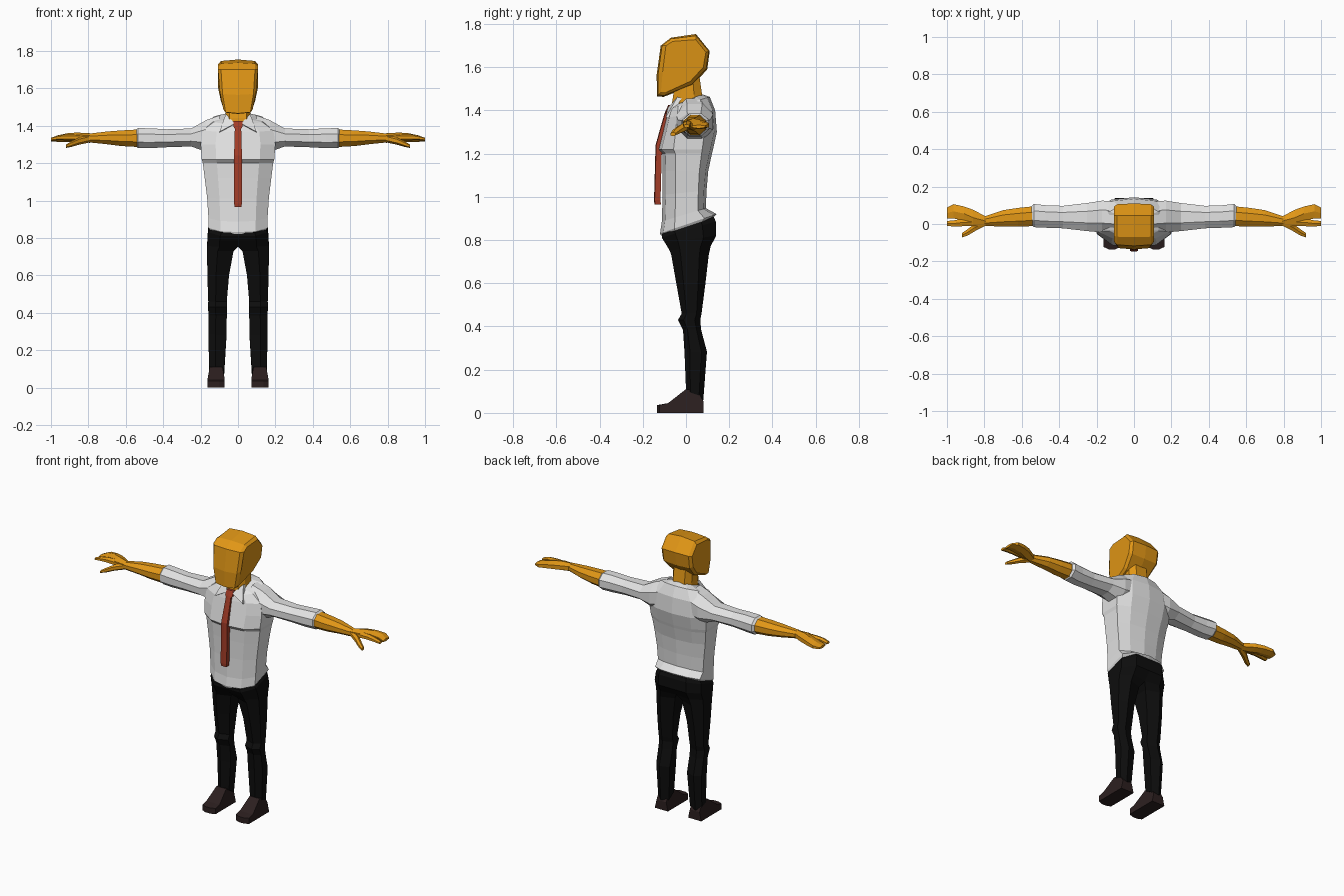
import bpy, bmesh, math


def material(name, rgb):
    m = bpy.data.materials.new(name)
    m.diffuse_color = (*rgb, 1)
    return m


SKIN = material("orange skin", (0.76, 0.31, 0.008))
SHIRT = material("white cloth", (0.76, 0.76, 0.76))
PANTS = material("black cloth", (0.004, 0.004, 0.004))
TIE = material("red cloth", (0.36, 0.045, 0.02))
SHOE = material("dark brown leather", (0.025, 0.014, 0.014))


def loft(name, rings, mat, closed=True, caps=(True, True)):
    """Skin rings of equal point count, flat shaded, mirrored across x."""
    bm = bmesh.new()
    rows = [[bm.verts.new(p) for p in r] for r in rings]
    n = len(rows[0])
    for a, b in zip(rows, rows[1:]):
        for i in range(n if closed else n - 1):
            j = (i + 1) % n
            bm.faces.new((a[i], a[j], b[j], b[i]))
    if caps[0]:
        bm.faces.new(rows[0])
    if caps[1]:
        bm.faces.new(rows[-1])
    bmesh.ops.recalc_face_normals(bm, faces=bm.faces)
    me = bpy.data.meshes.new(name)
    bm.to_mesh(me)
    bm.free()
    me.materials.append(mat)
    ob = bpy.data.objects.new(name, me)
    bpy.context.collection.objects.link(ob)
    mod = ob.modifiers.new("mirror", 'MIRROR')
    mod.use_clip = True
    return ob


def arm_ring(x, cy, cz, ry, rz, n=8):
    k = 1 / math.cos(math.pi / n)
    return [(x, cy + ry * k * math.cos((i + .5) * 2 * math.pi / n),
             cz + rz * k * math.sin((i + .5) * 2 * math.pi / n)) for i in range(n)]


def body_ring(z0, t, w, yf, yb):
    pts = [(0, yf), (.6 * w, yf + .015), (w, yf * .45), (w, yb * .6),
           (.6 * w, yb - .012), (0, yb)]
    return [(x, y, z0 + t * y) for x, y in pts]


def leg_ring(z0, t, xi, xo, yf, yb, c):
    d, m = yb - yf, xi + .6 * (xo - xi)
    pts = [(xi, yf + c), (m, yf), (xo, yf + .25 * d), (xo, yb - .25 * d),
           (m, yb), (xi, yb - c)]
    return [(x, y, z0 + t * y) for x, y in pts]


# shirt body with slanted hem and chest fold
loft("shirt_body", [body_ring(*r) for r in [
    (.860, .34, .150, -.116, .125), (.872, .34, .157, -.120, .142),
    (.920, .30, .158, -.112, .092), (1.02, .10, .165, -.108, .095),
    (1.12, 0, .178, -.108, .103), (1.20, 0, .188, -.110, .120),
    (1.22, 0, .194, -.128, .125), (1.30, 0, .200, -.108, .143),
    (1.38, .15, .190, -.092, .135), (1.43, .30, .130, -.080, .110),
    (1.445, .40, .072, -.070, .075)]], SHIRT, closed=False)

# sleeves
loft("sleeves", [arm_ring(*r) for r in [
    (.10, .035, 1.36, .085, .095), (.17, .040, 1.345, .085, .085),
    (.25, .037, 1.337, .075, .048), (.38, .037, 1.333, .060, .048),
    (.47, .040, 1.333, .060, .053), (.535, .045, 1.334, .062, .053),
    (.547, .045, 1.334, .050, .044)]], SHIRT)

# collar flaps
flap = [(.016, -.085, 1.412), (.066, -.040, 1.462), (.098, -.094, 1.368)]
loft("collar_flaps", [flap, [(x, y + .02, z - .005) for x, y, z in flap]], SHIRT)

# tie: half-width, front y, z
loft("tie", [[(0, y, z), (w, y + .003, z), (w, y + .03, z), (0, y + .03, z)]
             for w, y, z in [(.018, -.146, .965), (.021, -.148, .985),
                             (.021, -.141, 1.24), (.017, -.100, 1.385),
                             (.025, -.096, 1.395), (.023, -.082, 1.425)]],
     TIE, closed=False)

# forearms
loft("forearms", [arm_ring(*r) for r in [
    (.53, .042, 1.333, .053, .047), (.62, .036, 1.333, .050, .042),
    (.70, .030, 1.335, .044, .034), (.80, .015, 1.334, .025, .023)]], SKIN)

# hands: palm with joined fingers, index finger, thumb
loft("palms", [arm_ring(*r, n=6) for r in [
    (.79, .015, 1.334, .024, .022), (.86, .034, 1.338, .042, .022),
    (.91, .056, 1.337, .038, .020), (.965, .068, 1.331, .038, .015),
    (1.0, .058, 1.325, .030, .007)]], SKIN)
loft("index_fingers", [arm_ring(*r, n=6) for r in [
    (.83, .012, 1.336, .022, .018), (.92, .008, 1.338, .020, .014),
    (.96, .003, 1.336, .017, .011), (1.0, .003, 1.328, .013, .007)]], SKIN)
loft("thumbs", [arm_ring(*r, n=6) for r in [
    (.80, .006, 1.330, .018, .018), (.85, -.018, 1.318, .020, .017),
    (.89, -.045, 1.302, .017, .013), (.92, -.060, 1.290, .012, .008)]], SKIN)

# neck
loft("neck", [[(0, yf, z + t), (.045, yf, z + t), (.066, yf * .4, z + t * .4),
               (.066, yb * .5, z), (.04, yb, z), (0, yb, z)]
              for z, t, yf, yb in [(1.42, -.02, -.066, .076), (1.475, -.035, -.064, .074),
                                   (1.56, -.02, -.048, .062)]],
     SKIN, closed=False)

# head: centre profile (y, z), then the side edge loop (x, y, z)
centre = [(-.134, 1.466), (-.136, 1.565), (-.117, 1.70), (-.070, 1.737),
          (.046, 1.754), (.110, 1.675), (.098, 1.59), (.030, 1.515), (-.104, 1.463)]
side = [(.078, -.116, 1.485), (.097, -.108, 1.58), (.107, -.093, 1.70), (.107, -.062, 1.72),
        (.107, .045, 1.728), (.107, .092, 1.67), (.106, .080, 1.60),
        (.092, .020, 1.535), (.076, -.090, 1.485)]
middle = [(.85 * s[0], .75 * c[0] + .25 * s[1], .7 * c[1] + .3 * s[2])
          for c, s in zip(centre, side)]
loft("head", [[(0, *c) for c in centre], middle, side], SKIN, caps=(False, True))

# trousers
loft("trousers", [leg_ring(*r) for r in [
    (.865, .33, 0, .148, -.112, .128, 0), (.845, .30, 0, .158, -.112, .138, 0),
    (.800, .15, 0, .163, -.096, .140, 0), (.760, .10, 0, .165, -.076, .114, .015),
    (.730, 0, .024, .165, -.068, .105, .03), (.60, 0, .048, .164, -.045, .090, .03),
    (.46, 0, .060, .159, -.020, .072, .022), (.43, 0, .060, .160, -.037, .066, .022),
    (.385, 0, .060, .158, -.014, .070, .02), (.283, 0, .061, .159, -.007, .097, .02),
    (.107, -.60, .074, .153, .0, .080, .015)]], PANTS)

# shoes: side profile lofted across the foot
shoe = [(-.135, 0), (-.135, .036), (-.083, .045), (.0, .110), (.055, .100), (.080, .055), (.080, 0)]
loft("shoes", [[(x + (s * .012 if z > .05 else 0), y + (.012 if y < -.1 and s else 0), z)
                for y, z in shoe]
               for x, s in [(.071, 1), (.100, 0), (.135, 0), (.163, -1)]], SHOE)
